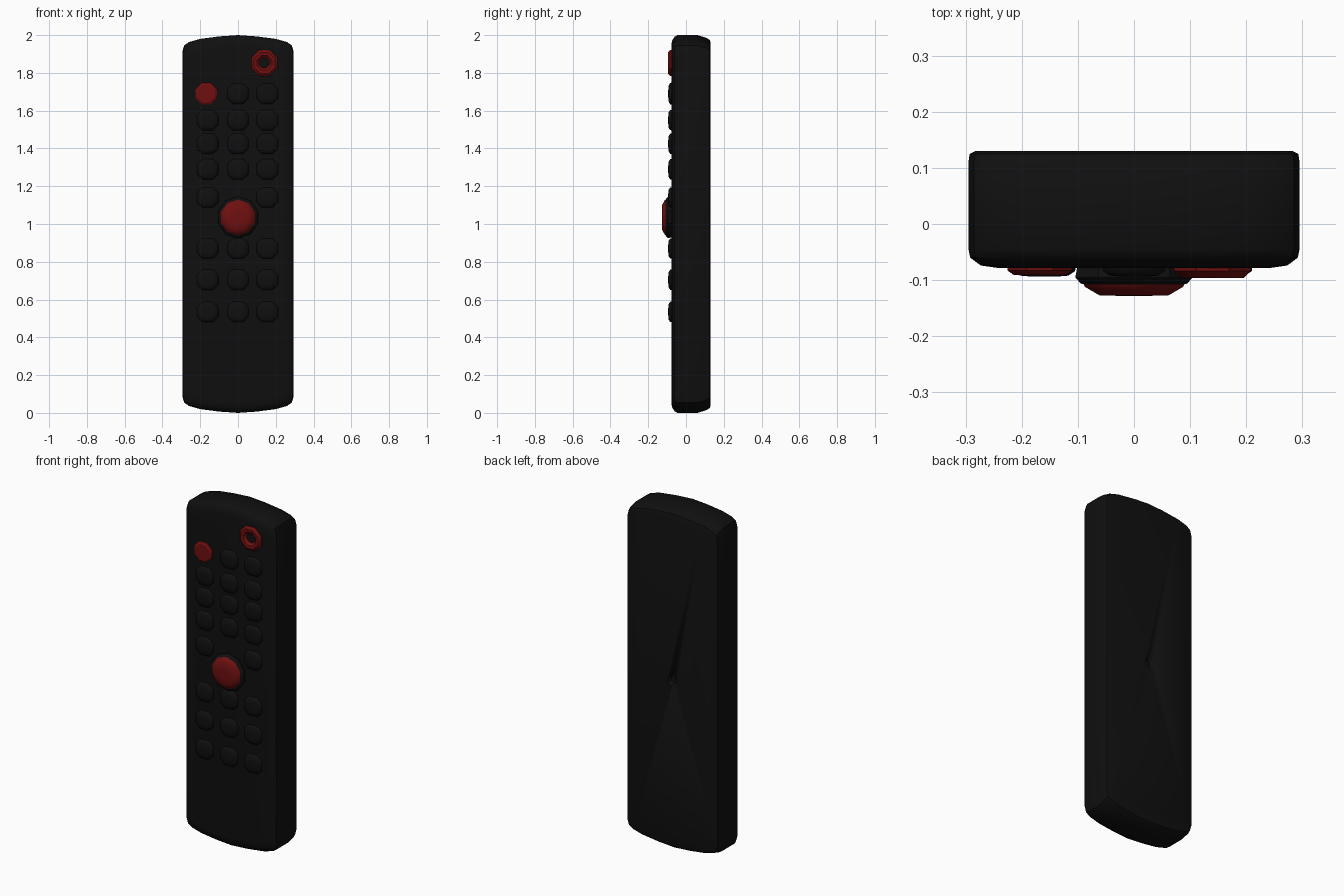
import bpy, bmesh, math
from mathutils import Matrix

cube = bpy.data.objects.get("Cube")
if cube:
    bpy.data.objects.remove(cube, do_unlink=True)


def material(name, colour):
    m = bpy.data.materials.new(name)
    m.use_nodes = True
    m.diffuse_color = (*colour, 1)
    m.node_tree.nodes["Principled BSDF"].inputs["Base Color"].default_value = (*colour, 1)
    return m


black = material("black plastic", (0.005, 0.005, 0.005))
red = material("red rubber", (0.16, 0.005, 0.005))


def finish(name, bm, mat, angle=35):
    bmesh.ops.recalc_face_normals(bm, faces=bm.faces[:])
    mesh = bpy.data.meshes.new(name)
    bm.to_mesh(mesh)
    bm.free()
    mesh.materials.append(mat)
    ob = bpy.data.objects.new(name, mesh)
    bpy.context.collection.objects.link(ob)
    bpy.ops.object.select_all(action='DESELECT')
    ob.select_set(True)
    bpy.context.view_layer.objects.active = ob
    bpy.ops.object.shade_smooth_by_angle(angle=math.radians(angle))
    return ob


def loft(bm, rings, closed=False):
    """Join equal rings of points; cap the ends, or close into a ring."""
    loops = [[bm.verts.new(p) for p in ring] for ring in rings]
    n = len(loops[0])
    pairs = list(zip(loops, loops[1:]))
    if closed:
        pairs.append((loops[-1], loops[0]))
    else:
        bm.faces.new(loops[0])
        bm.faces.new(loops[-1])
    for a, b in pairs:
        for i in range(n):
            j = (i + 1) % n
            bm.faces.new((a[i], a[j], b[j], b[i]))


def turned(name, x, z, profile, mat, sides=8, closed=False, stretch=1):
    """Round part facing the front, from (radius, y) pairs."""
    bm = bmesh.new()
    angles = [math.tau * (i + 0.5) / sides for i in range(sides)]
    loft(bm, [[(x + r * math.cos(a), y, z + stretch * r * math.sin(a)) for a in angles]
              for r, y in profile], closed)
    return finish(name, bm, mat)


# Casing: bowed outline lofted from front to back
quarter = [(0.295, 0.91), (0.285, 0.945), (0.26, 0.963), (0.2, 0.98), (0.1, 0.993)]
half = quarter + [(0, 1)] + [(-x, z) for x, z in reversed(quarter)]
outline = half + [(-x, -z) for x, z in half]
layers = [(-0.078, 0.05, 0.055), (-0.074, 0.022, 0.03), (-0.06, 0.003, 0.008),
          (-0.045, 0, 0), (0.06, 0, 0), (0.11, 0, 0.015), (0.125, 0.002, 0.025), (0.13, 0.012, 0.04)]
bm = bmesh.new()
loft(bm, [[(x * (1 - dx / 0.295), y, 1 + z * (1 - dz)) for x, z in outline]
          for y, dx, dz in layers])
casing = finish("casing", bm, black)

# Small recess in the back
cutter = turned("recess_cutter", 0, 1, [(0.018, 0.11), (0.034, 0.14)], black, 10, stretch=1.25)
cutter.hide_render = True
cut = casing.modifiers.new("recess", 'BOOLEAN')
cut.operation = 'DIFFERENCE'
cut.object = cutter
cut.solver = 'EXACT'
bpy.context.view_layer.objects.active = casing
bpy.ops.object.modifier_apply(modifier="recess")
bpy.data.objects.remove(cutter, do_unlink=True)


# Keypad: soft pillow keys in three columns
def key(name, x, z):
    bm = bmesh.new()
    corners = [(-0.5, -1), (0.5, -1), (1, -0.5), (1, 0.5), (0.5, 1), (-0.5, 1), (-1, 0.5), (-1, -0.5)]
    loft(bm, [[(x + u * w, y, z + v * h) for u, v in corners]
              for y, w, h in [(-0.07, 0.057, 0.055), (-0.084, 0.055, 0.053),
                              (-0.092, 0.043, 0.041), (-0.094, 0.02, 0.02)]])
    finish(name, bm, black, 60)


columns = (-0.16, 0, 0.155)
for row, z in enumerate((1.69, 1.55, 1.425, 1.29, 1.14, 0.87, 0.705, 0.535)):
    for col, x in enumerate(columns):
        if (row == 0 and col == 0) or (row == 4 and col == 1):
            continue
        key(f"key_{row + 1}_{col + 1}", x, z)

# Red controls
turned("power_button", -0.168, 1.69, [(0.064, -0.07), (0.062, -0.083), (0.05, -0.091)], red)
turned("ring_button", 0.14, 1.852,
       [(0.075, -0.07), (0.074, -0.084), (0.06, -0.096), (0.042, -0.094), (0.028, -0.08), (0.028, -0.07)],
       red, closed=True)

# Central pad: black collar with a red cap
turned("pad_collar", 0, 1.035, [(0.105, -0.07), (0.11, -0.095), (0.1, -0.106), (0.085, -0.11)], black, 10)
turned("pad_cap", 0, 1.035, [(0.096, -0.104), (0.092, -0.112), (0.065, -0.127), (0.03, -0.128)], red, 10)
